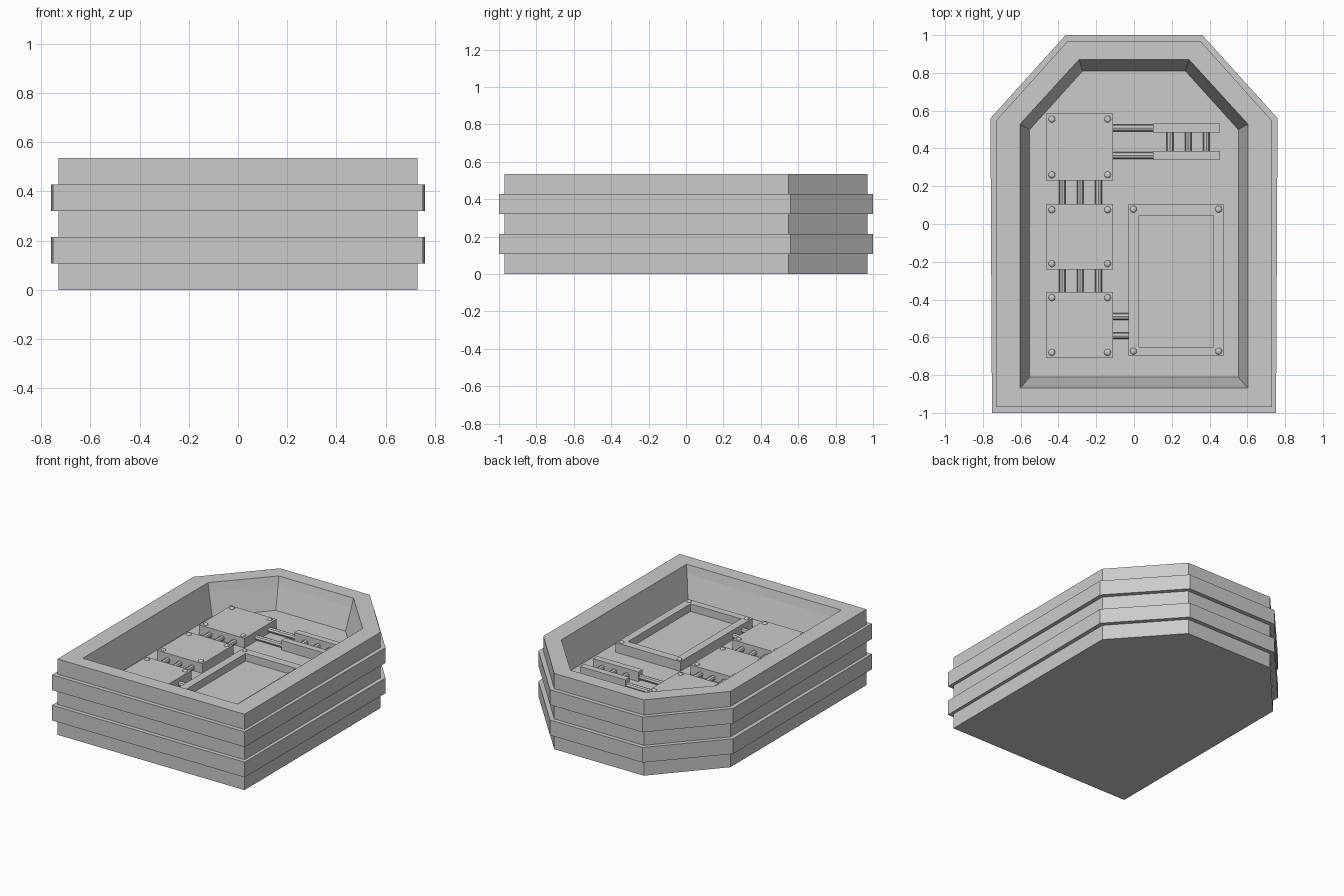
import bpy, bmesh, math
from mathutils import Matrix, Vector

if "Cube" in bpy.data.objects:
    bpy.data.objects.remove(bpy.data.objects["Cube"])

FLOOR = 0.32   # cavity floor height
TOP = 0.388    # top of the fitted plates


def finish(name, bm):
    bmesh.ops.recalc_face_normals(bm, faces=bm.faces)
    me = bpy.data.meshes.new(name)
    bm.to_mesh(me)
    bm.free()
    ob = bpy.data.objects.new(name, me)
    bpy.context.collection.objects.link(ob)
    return ob


def loft(name, sections):
    """Skin a list of (outline, z) sections and cap both ends."""
    bm = bmesh.new()
    rings = [[bm.verts.new((x, y, z)) for x, y in pts] for pts, z in sections]
    n = len(rings[0])
    for a, b in zip(rings, rings[1:]):
        for i in range(n):
            j = (i + 1) % n
            bm.faces.new((a[i], a[j], b[j], b[i]))
    bm.faces.new(rings[0])
    bm.faces.new(rings[-1])
    return finish(name, bm)


def coffin(front_w, front_y, side_w, side_y, back_w, back_y):
    half = [(front_w, front_y), (side_w, side_y), (back_w, back_y)]
    return half + [(-x, y) for x, y in reversed(half)]


def rect(x0, x1, y0, y1):
    return [(x0, y0), (x1, y0), (x1, y1), (x0, y1)]


def box(name, x0, x1, y0, y1, z0, z1):
    return loft(name, [(rect(x0, x1, y0, y1), z0), (rect(x0, x1, y0, y1), z1)])


def pipe(name, start, end, r=0.018, z=0.343):
    a, b = Vector((*start, z)), Vector((*end, z))
    d = b - a
    bm = bmesh.new()
    bmesh.ops.create_cone(
        bm, cap_ends=True, segments=8, radius1=r, radius2=r, depth=d.length,
        matrix=Matrix.Translation((a + b) / 2) @ d.to_track_quat('Z', 'Y').to_matrix().to_4x4())
    return finish(name, bm)


def rivets(name, x0, x1, y0, y1, inset=0.03, r=0.018):
    bm = bmesh.new()
    for x in (x0 + inset, x1 - inset):
        for y in (y0 + inset, y1 - inset):
            bmesh.ops.create_uvsphere(
                bm, u_segments=12, v_segments=6, radius=r,
                matrix=Matrix.Translation((x, y, TOP)) @ Matrix.Diagonal((1, 1, 0.6, 1)))
    return finish(name, bm)


# Ribbed hull with tapered cavity
narrow = coffin(0.73, -0.97, 0.73, 0.547, 0.35, 0.97)
wide = coffin(0.752, -1.0, 0.76, 0.56, 0.362, 1.0)
step = 0.535 / 5
sections = []
for i in range(5):
    outline = wide if i % 2 else narrow
    sections += [(outline, i * step), (outline, (i + 1) * step)]
sections += [
    (coffin(0.604, -0.868, 0.604, 0.528, 0.292, 0.87), 0.535),
    (coffin(0.59, -0.855, 0.59, 0.521, 0.286, 0.856), 0.475),
    (coffin(0.552, -0.81, 0.552, 0.50, 0.272, 0.81), FLOOR),
]
loft("hull", sections)

# Row of square riveted plates
plates = [(0.23, 0.585), (-0.24, 0.105), (-0.71, -0.36)]
for i, (y0, y1) in enumerate(plates):
    box(f"plate_{i}", -0.465, -0.11, y0, y1, FLOOR - 0.01, TOP)
    rivets(f"plate_rivets_{i}", -0.465, -0.11, y0, y1)

# Pipes linking the plates
for (y_lo, _), (_, y_hi) in zip(plates, plates[1:]):
    for x in (-0.38, -0.285, -0.188):
        pipe("plate_pipe", (x, y_hi - 0.01), (x, y_lo + 0.01))

# Framed panel with recess
outer, inner = rect(-0.03, 0.475, -0.70, 0.105), rect(0.027, 0.42, -0.65, 0.046)
loft("panel_frame", [(outer, FLOOR - 0.01), (outer, TOP), (inner, TOP), (inner, FLOOR + 0.015)])
rivets("panel_rivets", -0.03, 0.475, -0.70, 0.105, 0.027)
for y in (-0.49, -0.592):
    pipe("panel_pipe", (-0.12, y), (-0.02, y))

# Pair of rails with pipes and cross rungs
for y in (0.508, 0.363):
    box("rail", 0.1, 0.455, y - 0.023, y + 0.023, FLOOR - 0.01, TOP)
    pipe("rail_pipe", (-0.12, y), (0.11, y))
for x in (0.19, 0.287, 0.383):
    pipe("rung", (x, 0.38), (x, 0.49))
